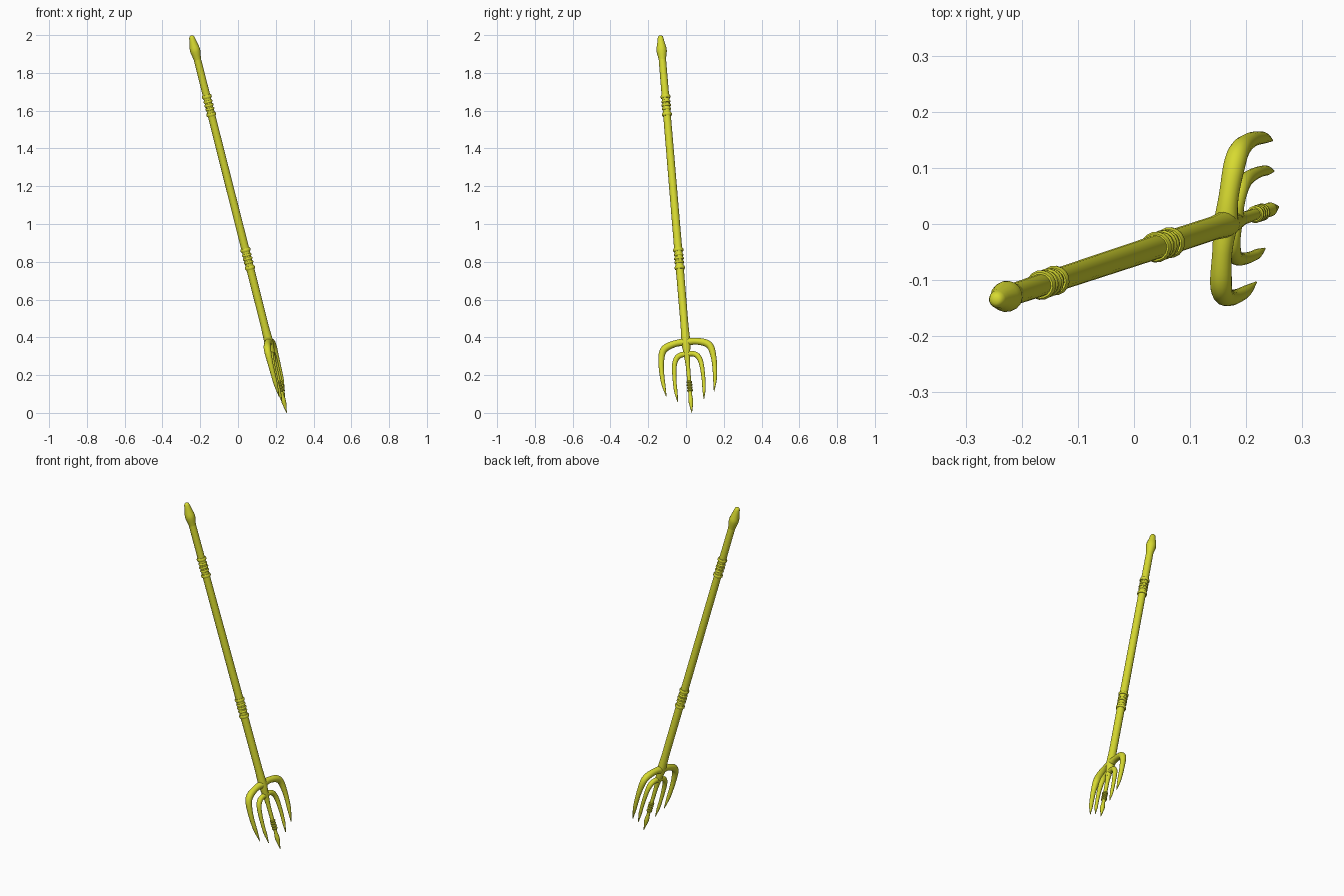
import bpy, bmesh, math
from mathutils import Vector, Matrix

if "Cube" in bpy.data.objects:
    bpy.data.objects.remove(bpy.data.objects["Cube"])

SIDES = 16
# Local frame: z runs down the shaft from the butt end, x across the tines
butt = Vector((-0.245, -0.135, 1.99))
axis = (Vector((0.255, 0.03, 0.01)) - butt).normalized()
across = Vector((0.115, 1, 0.112))
across = (across - axis * across.dot(axis)).normalized()
FRAME = Matrix.Translation(butt) @ Matrix((across, axis.cross(across), axis)).transposed().to_4x4()

mat = bpy.data.materials.new("yellow_metal")
mat.diffuse_color = (0.68, 0.70, 0.03, 1)
mat.use_nodes = True
mat.node_tree.nodes["Principled BSDF"].inputs["Base Color"].default_value = mat.diffuse_color


def smooth_path(pts, n=5):
    """Catmull-Rom through (x, z, radius) points."""
    p = [Vector(q) for q in pts]
    p = [2 * p[0] - p[1]] + p + [2 * p[-1] - p[-2]]
    out = []
    for a, b, c, d in zip(p, p[1:], p[2:], p[3:]):
        for i in range(n):
            t = i / n
            out.append(0.5 * (2 * b + (c - a) * t + (2 * a - 5 * b + 4 * c - d) * t * t
                              + (3 * b - a - 3 * c + d) * t ** 3))
    return out + [p[-2]]


def tube(name, path, angle=40):
    """Round tube along a planar path of (x, z, radius)."""
    bm = bmesh.new()
    rings = []
    last = len(path) - 1
    for i, (x, z, r) in enumerate(path):
        a, b = path[max(i - 1, 0)], path[min(i + 1, last)]
        t = Vector((b[0] - a[0], 0, b[1] - a[1])).normalized()
        side = Vector((t.z, 0, -t.x))
        ring = []
        for k in range(SIDES):
            w = 2 * math.pi * k / SIDES
            co = Vector((x, 0, z)) + r * (math.cos(w) * side + math.sin(w) * Vector((0, 1, 0)))
            ring.append(bm.verts.new(co))
        rings.append(ring)
    for p, q in zip(rings, rings[1:]):
        for k in range(SIDES):
            j = (k + 1) % SIDES
            bm.faces.new((p[k], p[j], q[j], q[k]))
    bm.faces.new(rings[0])
    bm.faces.new(rings[-1])
    bmesh.ops.recalc_face_normals(bm, faces=bm.faces)
    me = bpy.data.meshes.new(name)
    bm.to_mesh(me)
    bm.free()
    ob = bpy.data.objects.new(name, me)
    bpy.context.collection.objects.link(ob)
    me.materials.append(mat)
    ob.matrix_world = FRAME
    bpy.ops.object.select_all(action='DESELECT')
    ob.select_set(True)
    bpy.context.view_layer.objects.active = ob
    bpy.ops.object.shade_smooth_by_angle(angle=math.radians(angle))
    return ob


def turned(name, profile):
    return tube(name, [(0, z, r) for z, r in profile])


def bead(name, z, half, r, core):
    """Rounded ring around the shaft."""
    turned(name, [(z - half, core), (z - half, r - 0.003), (z - half * 0.4, r),
                  (z + half * 0.4, r), (z + half, r - 0.003), (z + half, core)])


# Shaft, swelling slightly where the tines join
turned("shaft", [(0.10, 0.0195), (0.5, 0.0205), (1.2, 0.0215), (1.58, 0.021),
                 (1.64, 0.023), (1.68, 0.024), (1.72, 0.019), (1.77, 0.014)])
# Butt knob
turned("butt_knob", [(-0.008, 0.006), (-0.004, 0.012), (0.006, 0.0155), (0.022, 0.018),
                     (0.055, 0.0255), (0.068, 0.0275), (0.08, 0.0275), (0.10, 0.0235), (0.125, 0.0195)])
# Grip rings: wide collars at the ends, thin beads between
for label, start, r in (("upper", 0.318, 0.0265), ("lower", 1.158, 0.0275)):
    for i, (dz, half, k) in enumerate(((0.009, 0.009, 0), (0.036, 0.006, 0.002), (0.056, 0.006, 0.001),
                                       (0.076, 0.006, 0.002), (0.106, 0.009, 0))):
        bead(f"{label}_grip_ring_{i}", start + dz, half, r - k, 0.019)

# Curved side tines, mirrored
outer = [(0, 1.672, 0.022), (0.05, 1.672, 0.018), (0.105, 1.688, 0.0195), (0.131, 1.717, 0.018),
         (0.141, 1.775, 0.0145), (0.142, 1.83, 0.0125), (0.138, 1.89, 0.010), (0.128, 1.955, 0.0015)]
inner = [(0, 1.738, 0.015), (0.03, 1.738, 0.0145), (0.055, 1.752, 0.0145), (0.070, 1.785, 0.013),
         (0.076, 1.84, 0.011), (0.077, 1.90, 0.0095), (0.075, 1.94, 0.0085), (0.070, 1.992, 0.0015)]
for name, pts in (("outer_tine", outer), ("inner_tine", inner)):
    for side, s in (("right", 1), ("left", -1)):
        tube(f"{name}_{side}", smooth_path([(s * x, z, r) for x, z, r in pts]))

# Centre tine with ribbed collar and spear point
turned("centre_tine", [(1.76, 0.0145), (1.80, 0.0115), (1.88, 0.0105), (1.94, 0.0105),
                       (1.96, 0.009), (1.985, 0.0125), (2.0, 0.0125), (2.03, 0.007), (2.06, 0.001)])
for i in range(4):
    bead(f"centre_tine_ring_{i}", 1.891 + i * 0.015, 0.0055, 0.0155, 0.009)
